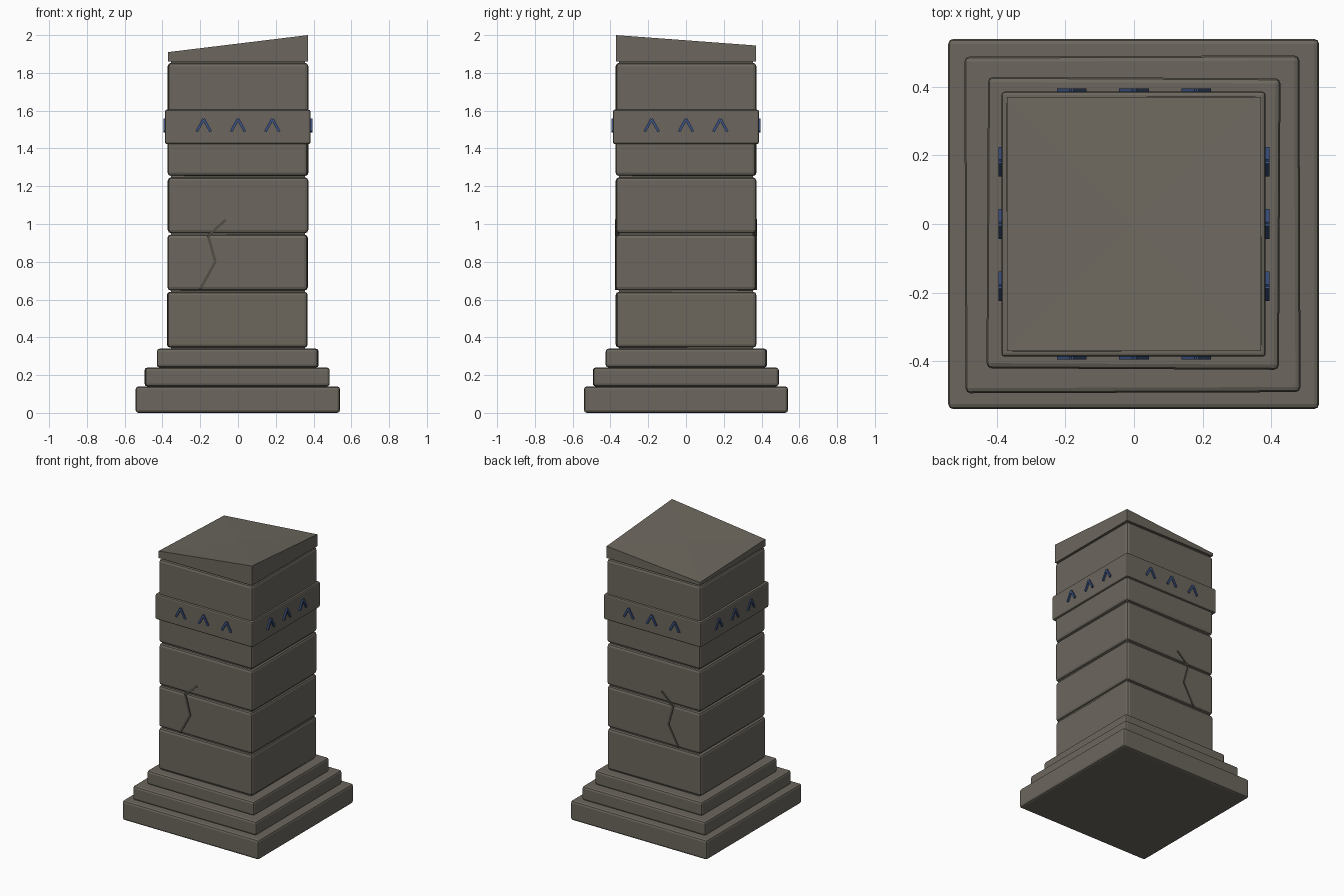
import bpy, bmesh, math
from mathutils import Matrix

if "Cube" in bpy.data.objects:
    bpy.data.objects.remove(bpy.data.objects["Cube"])


def material(name, rgb):
    m = bpy.data.materials.new(name)
    m.diffuse_color = (*rgb, 1)
    m.use_nodes = True
    m.node_tree.nodes["Principled BSDF"].inputs["Base Color"].default_value = m.diffuse_color
    return m


stone = material("weathered stone", (0.15, 0.136, 0.112))
dark = material("dark crack", (0.085, 0.077, 0.064))
blue = material("blue rune", (0.045, 0.085, 0.22))


def finish(name, bm, mat):
    bmesh.ops.recalc_face_normals(bm, faces=bm.faces)
    me = bpy.data.meshes.new(name)
    bm.to_mesh(me)
    bm.free()
    me.materials.append(mat)
    ob = bpy.data.objects.new(name, me)
    bpy.context.collection.objects.link(ob)
    return ob


def block(name, x0, x1, y0, y1, z0, z1, bevel=0.015, turn=0.0, mat=stone):
    bm = bmesh.new()
    bmesh.ops.create_cube(bm, size=1)
    for v in bm.verts:
        v.co.x *= x1 - x0
        v.co.y *= y1 - y0
        v.co.z *= z1 - z0
    ob = finish(name, bm, mat)
    ob.location = ((x0 + x1) / 2, (y0 + y1) / 2, (z0 + z1) / 2)
    ob.rotation_euler.z = math.radians(turn)
    if bevel:
        b = ob.modifiers.new("worn edges", 'BEVEL')
        b.width = bevel
        b.segments = 2
    return ob


def bar(bm, a, b, width, y0, y1, turn=0.0):
    """Straight bar between two (x, z) points, spanning y0..y1."""
    dx, dz = b[0] - a[0], b[1] - a[1]
    mat = (Matrix.Rotation(turn, 4, 'Z')
           @ Matrix.Translation(((a[0] + b[0]) / 2, (y0 + y1) / 2, (a[1] + b[1]) / 2))
           @ Matrix.Rotation(-math.atan2(dz, dx), 4, 'Y')
           @ Matrix.Diagonal((math.hypot(dx, dz), y1 - y0, width, 1)))
    bmesh.ops.create_cube(bm, size=1, matrix=mat)


# Stepped base
block("base_step_low", -0.542, 0.54, -0.54, 0.54, 0, 0.14)
block("base_step_middle", -0.493, 0.484, -0.492, 0.49, 0.14, 0.24, turn=0.2)
block("base_step_top", -0.428, 0.425, -0.423, 0.427, 0.24, 0.34, turn=-0.3)

# Shaft of stacked blocks around a core
block("shaft_core", -0.355, 0.355, -0.355, 0.355, 0.33, 1.87, bevel=0)
turns = [0.3, -0.2, 0.2, -0.3, 0.2]
shifts = [-0.004, -0.002, 0, 0, 0]
for i in range(5):
    z = 0.345 + i * 0.303
    s = shifts[i]
    block(f"shaft_block_{i + 1}", s - 0.371, s + 0.371, -0.371, 0.371,
          z, z + 0.296, bevel=0.018, turn=turns[i])

# Rune band
block("rune_band", -0.387, 0.384, -0.387, 0.386, 1.423, 1.605, bevel=0.01)

# Chevron runes, three on each side
bm = bmesh.new()
for side in range(4):
    for x in (-0.182, 0, 0.182):
        for s in (-1, 1):
            bar(bm, (x + s * 0.037, 1.489), (x, 1.556), 0.014,
                -0.395, -0.38, side * math.pi / 2)
finish("chevron_runes", bm, blue)

# Crack running right through the shaft
bm = bmesh.new()
path = [(-0.065, 1.022), (-0.158, 0.938), (-0.12, 0.80), (-0.20, 0.655)]
for a, b in zip(path, path[1:]):
    bar(bm, a, b, 0.014, -0.376, 0.376)
finish("crack", bm, dark)

# Broken slanted cap: four corners of different height around a centre point
bm = bmesh.new()
h = 0.37
corners = [(-h, -h, 1.91), (h, -h, 2.0), (h, h, 1.945), (-h, h, 1.882)]
low = [bm.verts.new((x, y, 1.86)) for x, y, _ in corners]
top = [bm.verts.new(c) for c in corners]
mid = bm.verts.new((0, 0, 1.936))
bm.faces.new(low)
for i in range(4):
    j = (i + 1) % 4
    bm.faces.new((low[i], low[j], top[j], top[i]))
    bm.faces.new((top[i], top[j], mid))
finish("broken_cap", bm, stone)
